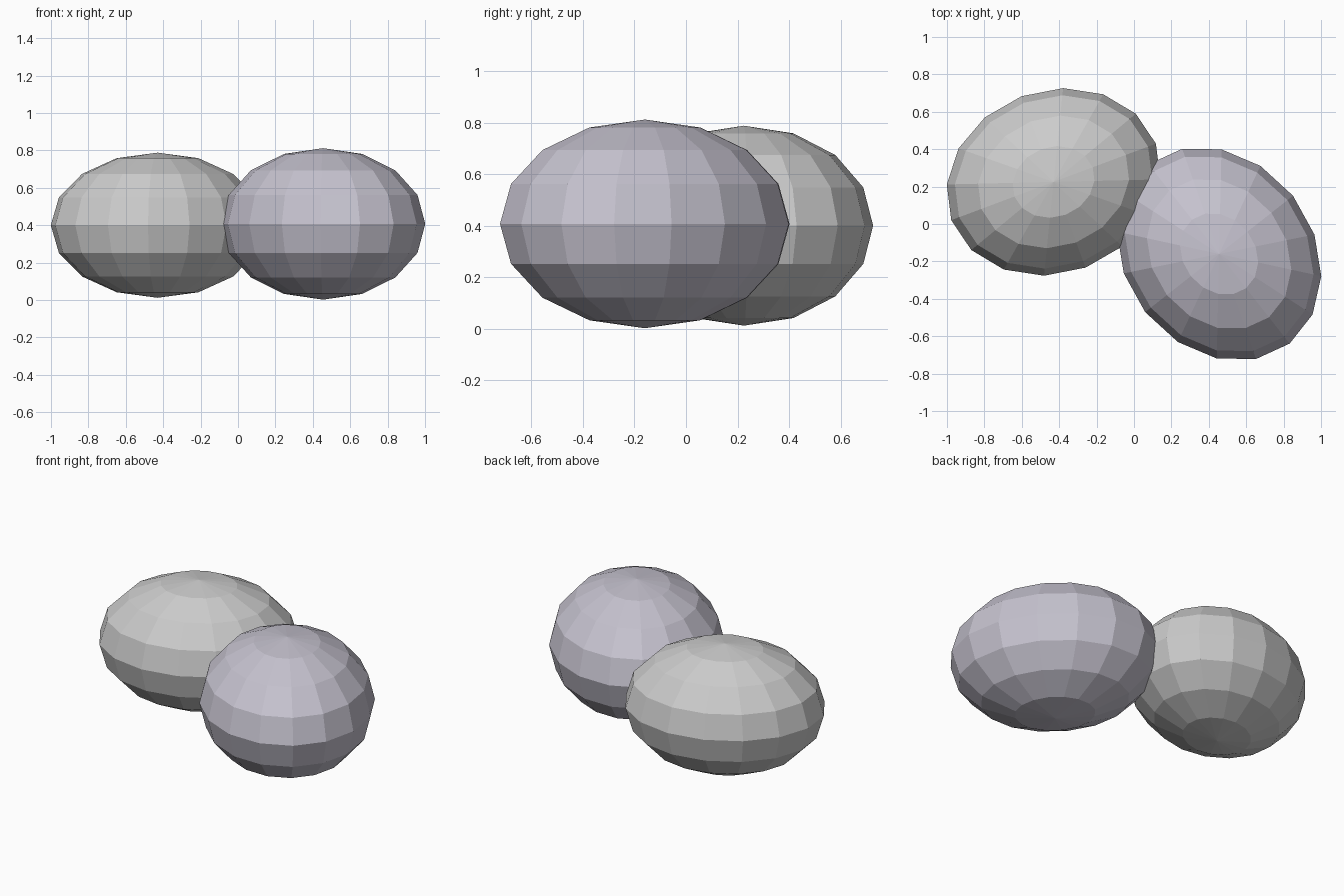
import bpy
import math

if "Cube" in bpy.data.objects:
    bpy.data.objects.remove(bpy.data.objects["Cube"])


def make_pebble(name, centre, radii, turn):
    # Low-poly flattened ball: 16 sides, 8 rings, turned about z
    bpy.ops.mesh.primitive_uv_sphere_add(
        segments=16, ring_count=8, radius=1, location=centre,
        rotation=(0, 0, math.radians(turn)))
    stone = bpy.context.object
    stone.name = name
    stone.scale = radii
    bpy.ops.object.transform_apply(location=False, rotation=False, scale=True)
    bpy.ops.object.shade_flat()
    return stone


# Pale stone, back left
make_pebble("pale_stone", (-0.43, 0.225, 0.40), (0.584, 0.489, 0.388), 20.5)

# Darker stone, front right
dark = make_pebble("dark_stone", (0.455, -0.16, 0.407), (0.61, 0.503, 0.405), -51.8)
mat = bpy.data.materials.new("dark_stone_grey")
mat.diffuse_color = (0.56, 0.54, 0.62, 1)
mat.use_nodes = True
mat.node_tree.nodes["Principled BSDF"].inputs["Base Color"].default_value = mat.diffuse_color
dark.data.materials.append(mat)
